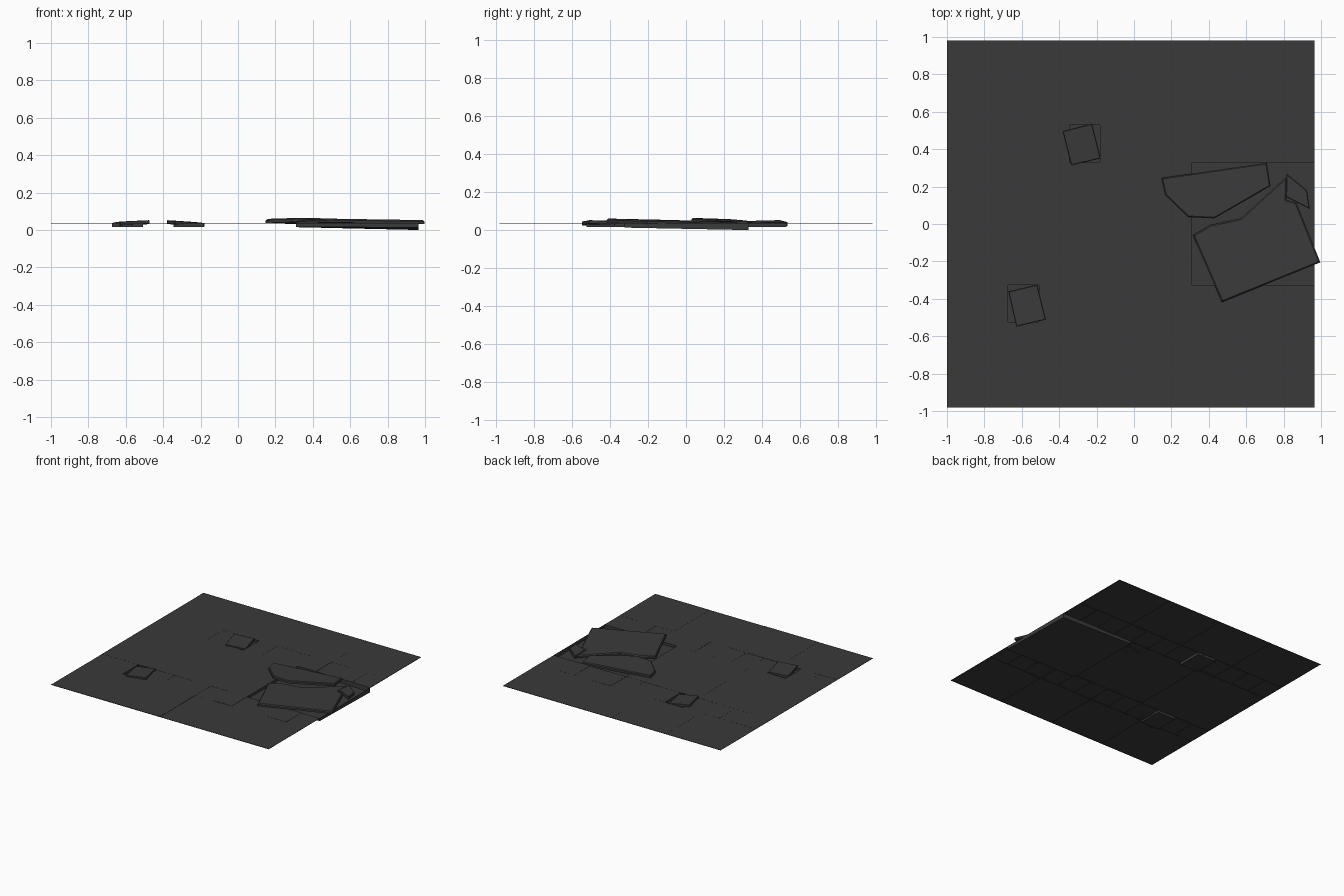
import bpy, bmesh, random
from mathutils import Vector

if "Cube" in bpy.data.objects:
    bpy.data.objects.remove(bpy.data.objects["Cube"])

random.seed(4)
TOP = 0.037
X0, X1 = -1.0, 0.965

mat = bpy.data.materials.new("dark_stone")
mat.diffuse_color = (0.042, 0.042, 0.042, 1)
mat.use_nodes = True
mat.node_tree.nodes["Principled BSDF"].inputs["Base Color"].default_value = mat.diffuse_color


def finish(name, bm):
    bmesh.ops.recalc_face_normals(bm, faces=bm.faces)
    me = bpy.data.meshes.new(name)
    bm.to_mesh(me)
    bm.free()
    ob = bpy.data.objects.new(name, me)
    me.materials.append(mat)
    bpy.context.collection.objects.link(ob)
    return ob


def tile(name, x0, x1, y0, y1):
    """Flat paving tile: one top face and a short skirt, sitting slightly uneven."""
    bm = bmesh.new()
    pts = [(x0, y0), (x1, y0), (x1, y1), (x0, y1)]
    lvl = TOP + random.uniform(-0.001, 0.001)
    top = [bm.verts.new((x, y, lvl + random.uniform(-0.0006, 0.0006))) for x, y in pts]
    low = [bm.verts.new((x, y, TOP - 0.003)) for x, y in pts]
    bm.faces.new(top)
    for i in range(4):
        j = (i + 1) % 4
        bm.faces.new((low[i], low[j], top[j], top[i]))
    finish(name, bm)


def pit(name, x0, x1, y0, y1, depths):
    """Hollow left by a lifted tile: sunken base and four walls."""
    bm = bmesh.new()
    pts = [(x0, y0), (x1, y0), (x1, y1), (x0, y1)]
    top = [bm.verts.new((x, y, TOP)) for x, y in pts]
    low = [bm.verts.new((x, y, z)) for (x, y), z in zip(pts, depths)]
    bm.faces.new(low)
    for i in range(4):
        j = (i + 1) % 4
        bm.faces.new((top[i], top[j], low[j], low[i]))
    finish(name, bm)
    # outline normals so the hollow faces up
    me = bpy.data.objects[name].data
    if me.polygons[0].normal.z < 0:
        me.flip_normals()


def fragment(name, outline, plane, thick, bevel):
    """Loose slab piece: tilted outline with thickness and worn top edges.
    plane = (height at outline centre, slope x, slope y)"""
    cx = sum(p[0] for p in outline) / len(outline)
    cy = sum(p[1] for p in outline) / len(outline)
    h, sx, sy = plane
    bm = bmesh.new()
    vs = [bm.verts.new((x, y, h - thick + sx * (x - cx) + sy * (y - cy))) for x, y in outline]
    base = bm.faces.new(vs)
    res = bmesh.ops.extrude_face_region(bm, geom=[base], use_keep_orig=True)
    new = [g for g in res["geom"] if isinstance(g, bmesh.types.BMVert)]
    bmesh.ops.translate(bm, vec=Vector((0, 0, thick)), verts=new)
    rim = [e for e in bm.edges if e.verts[0] in new and e.verts[1] in new]
    bmesh.ops.recalc_face_normals(bm, faces=bm.faces)
    bmesh.ops.bevel(bm, geom=rim, offset=bevel, segments=1, affect='EDGES')
    finish(name, bm)


# large border rows, four tiles each
w4 = (X1 - X0) / 4
for i in range(4):
    a, b = X0 + i * w4, X0 + (i + 1) * w4
    tile(f"back_tile_{i}", a, b, 0.53, 0.982)
    tile(f"front_tile_{i}", a, b, -0.982, -0.523)

# narrow strips of twelve small tiles, one missing in each
w12 = (X1 - X0) / 12
for row, y0, y1, gap in (("back", 0.328, 0.53, 4), ("front", -0.523, -0.325, 2)):
    for i in range(12):
        a, b = X0 + i * w12, X0 + (i + 1) * w12
        if i == gap:
            pit(f"{row}_small_pit", a, b, y0, y1, (0.017,) * 4)
        else:
            tile(f"{row}_small_tile_{i}", a, b, y0, y1)

# middle row: two big tiles and the hollow of the broken one
w3 = (X1 - X0) / 3
for i in range(2):
    tile(f"middle_tile_{i}", X0 + i * w3, X0 + (i + 1) * w3, -0.325, 0.328)
pit("large_pit", X0 + 2 * w3, X1, -0.325, 0.328, (0.017, 0.013, 0.0, 0.015))

# loose small tiles
fragment("loose_small_tile_back",
         [(-0.38, 0.495), (-0.335, 0.315), (-0.18, 0.352), (-0.225, 0.535)],
         (0.045, -0.07, 0.01), 0.02, 0.002)
fragment("loose_small_tile_front",
         [(-0.67, -0.362), (-0.628, -0.547), (-0.473, -0.51), (-0.518, -0.326)],
         (0.046, 0.05, -0.02), 0.02, 0.002)

# broken halves of the large slab
fragment("broken_slab_back",
         [(0.147, 0.246), (0.168, 0.155), (0.29, 0.037), (0.43, 0.03),
          (0.73, 0.203), (0.71, 0.327)],
         (0.058, -0.007, -0.04), 0.022, 0.006)
fragment("broken_slab_front",
         [(0.315, -0.06), (0.47, -0.418), (0.996, -0.205), (0.868, 0.115),
          (0.815, 0.13), (0.818, 0.255), (0.57, 0.03), (0.41, -0.005)],
         (0.05, -0.005, -0.025), 0.02, 0.007)
fragment("broken_slab_chip",
         [(0.815, 0.27), (0.812, 0.145), (0.94, 0.08), (0.925, 0.18)],
         (0.047, -0.03, -0.03), 0.022, 0.004)
